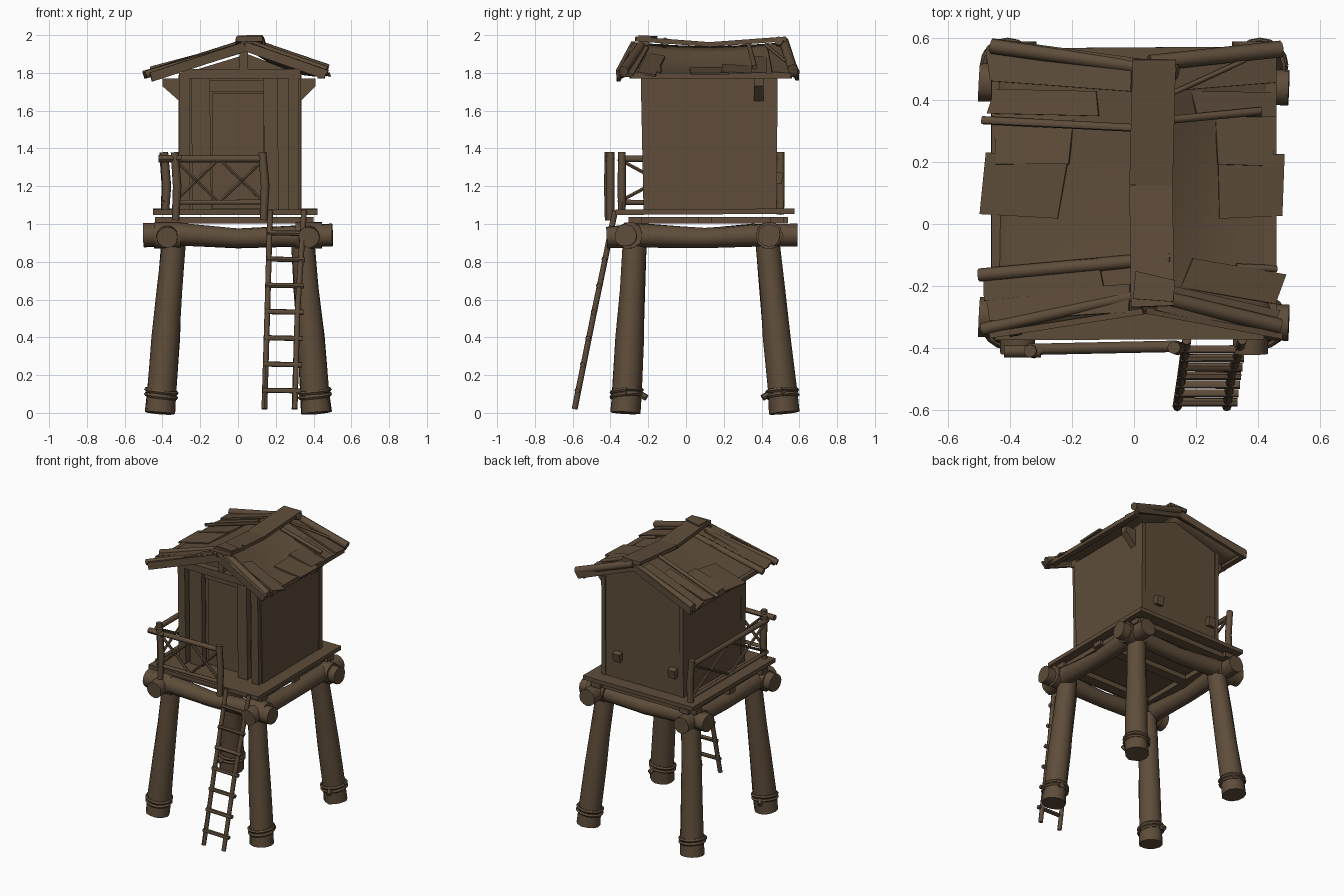
import bpy, bmesh, math, random
from mathutils import Vector

random.seed(4)
cube = bpy.data.objects.get("Cube")
if cube:
    bpy.data.objects.remove(cube, do_unlink=True)

wood = bpy.data.materials.new("weathered brown wood")
wood.use_nodes = True
BROWN = (0.112, 0.073, 0.042, 1)
wood.diffuse_color = BROWN
wood.node_tree.nodes["Principled BSDF"].inputs["Base Color"].default_value = BROWN


def finish(name, bm, smooth=False):
    bmesh.ops.recalc_face_normals(bm, faces=bm.faces)
    mesh = bpy.data.meshes.new(name)
    bm.to_mesh(mesh)
    bm.free()
    obj = bpy.data.objects.new(name, mesh)
    bpy.context.collection.objects.link(obj)
    mesh.materials.append(wood)
    if smooth:
        bpy.ops.object.select_all(action='DESELECT')
        obj.select_set(True)
        bpy.context.view_layer.objects.active = obj
        bpy.ops.object.shade_smooth_by_angle(angle=math.radians(50))
    return obj


def log(name, points, radii, sides=10, rough=0.05):
    """Rough round log swept along points."""
    pts = [Vector(p) for p in points]
    if not isinstance(radii, (list, tuple)):
        radii = [radii] * len(pts)
    bm = bmesh.new()
    rings = []
    for i, p in enumerate(pts):
        d = (pts[min(i + 1, len(pts) - 1)] - pts[max(i - 1, 0)]).normalized()
        side = d.cross(Vector((0, 0, 1)) if abs(d.z) < 0.8 else Vector((0, 1, 0))).normalized()
        up = side.cross(d)
        ring = []
        for k in range(sides):
            a = 2 * math.pi * k / sides
            r = radii[i] * random.uniform(1 - rough, 1 + rough)
            ring.append(bm.verts.new(p + (side * math.cos(a) + up * math.sin(a)) * r))
        rings.append(ring)
    for lo, hi in zip(rings, rings[1:]):
        for k in range(sides):
            n = (k + 1) % sides
            bm.faces.new((lo[k], lo[n], hi[n], hi[k]))
    bm.faces.new(rings[0])
    bm.faces.new(rings[-1])
    return finish(name, bm, True)


def plank(name, a, b, width, thick, across, ragged=0.0):
    """Board from a to b; across gives the direction of its width."""
    a, b = Vector(a), Vector(b)
    d = (b - a).normalized()
    n = d.cross(Vector(across)).normalized()
    w = n.cross(d)
    bm = bmesh.new()
    corners = []
    for p in (a, b):
        for s in (-1, 1):
            q = p + w * s * width / 2 + d * random.uniform(-ragged, ragged)
            corners.append([bm.verts.new(q + n * t * thick / 2) for t in (-1, 1)])
    (a0, a1), (b0, b1), (c0, c1), (d0, d1) = corners
    for f in ((a0, b0, d0, c0), (a1, b1, d1, c1), (a0, b0, b1, a1),
              (c0, d0, d1, c1), (a0, c0, c1, a1), (b0, d0, d1, b1)):
        bm.faces.new(f)
    return finish(name, bm)


def panel(name, outline, push):
    """Flat outline extruded by the vector push."""
    bm = bmesh.new()
    face = bm.faces.new([bm.verts.new(p) for p in outline])
    ext = bmesh.ops.extrude_face_region(bm, geom=[face], use_keep_orig=True)
    moved = [v for v in ext["geom"] if isinstance(v, bmesh.types.BMVert)]
    bmesh.ops.translate(bm, vec=Vector(push), verts=moved)
    return finish(name, bm)


# Legs with rope bindings and pegs
for sx, xn in ((-1, "right"), (1, "left")):
    for yb, yt, yn in ((-0.32, -0.27, "front"), (0.52, 0.43, "back")):
        def at(z):
            t = z / 0.92
            return Vector((sx * (0.415 - 0.075 * t), yb + (yt - yb) * t, z))
        name = yn + "_" + xn + "_leg"
        log(name, [at(z) for z in (0, 0.1, 0.4, 0.65, 0.92)], [0.079, 0.077, 0.073, 0.066, 0.062], 12)
        for z in (0.09, 0.115):
            c = at(z)
            loop = [c + Vector((0.08 * math.cos(a), 0.08 * math.sin(a), 0.012 * math.sin(a + sx)))
                    for a in [math.tau * k / 16 for k in range(17)]]
            log(name + "_rope", loop, 0.011, 5)
        c = at(0.1)
        out = 1 if yb < 0 else -1
        log(name + "_knot", [c + Vector((sx * 0.02, out * 0.07, 0)), c + Vector((sx * 0.03, out * 0.105, -0.02))], 0.018, 6)

# Heavy log frame under the floor
for y, n in ((-0.31, "front_beam"), (0.45, "back_beam")):
    log(n, [(-0.5, y + 0.01, 0.94), (-0.3, y, 0.945), (0, y, 0.925), (0.25, y, 0.935), (0.5, y - 0.01, 0.94)],
        [0.063, 0.06, 0.052, 0.056, 0.06], 12)
for sx, n in ((-1, "right_beam"), (1, "left_beam")):
    x = sx * 0.375
    log(n, [(x, -0.42, 0.93), (x, -0.24, 0.94), (x, 0.1, 0.925), (x, 0.35, 0.94), (x, 0.59, 0.94)],
        [0.056, 0.062, 0.052, 0.06, 0.06], 12)
    for y in (-0.3, 0.44):
        log("corner_lashing", [(x - 0.07, y, 0.94), (x + 0.07, y, 0.94)], 0.072, 10)

# Joists and floor
for y in (-0.27, 0.1, 0.48):
    plank("joist", (-0.44, y, 1.02), (0.4, y, 1.02), 0.07, 0.035, (0, 1, 0))
for x in (-0.36, 0.34):
    plank("cross_joist", (x, -0.3, 1.02), (x, 0.54, 1.02), 0.07, 0.035, (1, 0, 0))
plank("floor", (-0.015, -0.375, 1.062), (-0.015, 0.57, 1.068), 0.87, 0.028, (1, 0, 0), 0.01)

# Hut walls
for x, n in ((-0.31, "right_wall"), (0.31, "left_wall")):
    panel(n, [(x, -0.19, 1.07), (x, 0.46, 1.07), (x, 0.475, 1.79), (x, -0.215, 1.79)], (0.02, 0, 0))
for y, n in ((0.46, "back_wall"), (-0.13, "front_wall")):
    panel(n, [(-0.31, y, 1.07), (0.33, y, 1.07), (0.33, y, 1.79), (0.05, y, 1.9), (-0.31, y, 1.79)], (0, 0.015, 0))
plank("door", (0, -0.138, 1.08), (0, -0.138, 1.69), 0.27, 0.015, (1, 0, 0))
plank("door_lintel", (-0.17, -0.15, 1.73), (0.2, -0.15, 1.73), 0.06, 0.04, (0, 0, 1))
for x, w in ((-0.19, 0.1), (0.18, 0.075)):
    plank("door_post", (x, -0.18, 1.07), (x - 0.01, -0.18, 1.8), w, 0.045, (1, 0, 0))
for x in (-0.285, 0.295):
    plank("front_corner_post", (x, -0.2, 1.07), (x, -0.215, 1.8), 0.055, 0.05, (1, 0, 0))
for x in (-0.3, 0.32):
    plank("back_corner_post", (x, 0.46, 1.07), (x, 0.465, 1.79), 0.03, 0.04, (1, 0, 0))
plank("gable_tie_beam", (-0.3, -0.22, 1.795), (0.33, -0.22, 1.795), 0.05, 0.05, (0, 0, 1))
plank("king_post", (0.03, -0.22, 1.79), (0.03, -0.22, 1.94), 0.045, 0.04, (1, 0, 0))
for x in (0.2, -0.24):
    plank("wall_peg", (x, 0.46, 1.25), (x, 0.51, 1.24), 0.055, 0.06, (1, 0, 0))

# Eave brackets
for x0, x1 in ((-0.31, -0.4), (0.33, 0.41)):
    panel("eave_bracket", [(x0, 0.36, 1.65), (x1, 0.36, 1.73), (x1, 0.36, 1.77), (x0, 0.36, 1.77)], (0, 0.05, 0))


# Roof sheets, sagging between ridge and eaves
def roof_point(side, u, v, lift=0.0):
    eave = -0.46 if side < 0 else 0.455
    x = 0.05 + (eave - 0.05) * u
    lo, hi = -0.28 - 0.07 * u, 0.52 + 0.06 * u
    sag = 0.008 if side < 0 else 0.04
    z = (1.955 - 0.02 * math.sin(math.pi * v)) * (1 - u) + 1.785 * u
    z -= sag * math.sin(math.pi * u) * math.sin(math.pi * v)
    return Vector((x, lo + (hi - lo) * v, z + lift))


for side, n in ((-1, "right_roof"), (1, "left_roof")):
    bm = bmesh.new()
    steps = 8
    grid = [[bm.verts.new(roof_point(side, i / steps, j / steps)) for j in range(steps + 1)] for i in range(steps + 1)]
    for i in range(steps):
        for j in range(steps):
            bm.faces.new((grid[i][j], grid[i + 1][j], grid[i + 1][j + 1], grid[i][j + 1]))
    sheet = finish(n, bm, True)
    mod = sheet.modifiers.new("thickness", 'SOLIDIFY')
    mod.thickness = 0.015
    mod.offset = 0
    # Loose boards laid down the slope
    for v, u0, u1, w in ((0.06, 0.1, 1.0, 0.09), (0.17, 0.3, 1.03, 0.1), (0.5, 0.55, 1.04, 0.2),
                         (0.68, 0.5, 0.98, 0.16), (0.82, 0.35, 1.0, 0.08), (0.94, 0.1, 1.02, 0.1)):
        plank("roof_board", roof_point(side, u0, v, 0.012), roof_point(side, u1, v + random.uniform(-0.03, 0.03), 0.012),
              w, 0.012, (0, 1, random.uniform(-0.1, 0.1)), 0.02)

# Ridge boards
plank("ridge_front", (0.06, -0.27, 1.98), (0.055, 0.13, 1.95), 0.14, 0.025, (1, 0, 0), 0.01)
plank("ridge_back", (0.055, 0.12, 1.95), (0.065, 0.53, 1.98), 0.14, 0.025, (1, 0, 0), 0.01)
plank("ridge_cap", (0.06, -0.26, 1.99), (0.07, -0.16, 1.985), 0.13, 0.02, (1, 0, 0), 0.02)

# Bargeboards and poles on the gables
for a, b, r in (((-0.49, -0.34, 1.79), (0.1, -0.21, 1.965), 0.02), ((0.02, -0.22, 1.965), (0.47, -0.33, 1.81), 0.025),
                ((-0.46, 0.575, 1.81), (0.14, 0.49, 1.97), 0.024), ((0.05, 0.52, 1.965), (0.475, 0.565, 1.82), 0.026),
                ((-0.5, -0.165, 1.79), (0.12, -0.11, 1.965), 0.022), ((-0.49, 0.335, 1.8), (0, 0.31, 1.955), 0.013),
                ((0.05, 0.33, 1.955), (0.41, 0.365, 1.83), 0.013), ((0.33, -0.14, 1.83), (0.46, -0.145, 1.79), 0.012),
                ((0.12, 0.42, 1.95), (0.36, 0.53, 1.86), 0.008)):
    log("roof_pole", [a, b], r, 8)
for a, b in (((-0.47, -0.36, 1.775), (0.04, -0.28, 1.94)), ((0.04, -0.28, 1.94), (0.47, -0.36, 1.79)),
             ((-0.46, 0.59, 1.785), (0.05, 0.52, 1.94)), ((0.05, 0.52, 1.94), (0.47, 0.58, 1.795))):
    plank("bargeboard", a, b, 0.05, 0.02, (0, 0, 1), 0.015)
plank("left_eave_board", (0.44, -0.3, 1.785), (0.44, 0.56, 1.785), 0.04, 0.03, (1, 0, 0), 0.01)
plank("right_eave_board", (-0.44, -0.3, 1.785), (-0.44, 0.56, 1.785), 0.04, 0.03, (1, 0, 0), 0.01)

# Railing posts
for x, y, z in ((-0.33, -0.41, 1.02), (0.135, -0.4, 1.02), (-0.385, -0.34, 1.07), (-0.39, 0.5, 1.05)):
    log("railing_post", [(x, y, z), (x + 0.008, y, 1.2), (x - 0.006, y, 1.38)], [0.02, 0.023, 0.021], 8)


# Rails and crossed braces
def railing(name, a, b, bays):
    a, b = Vector(a), Vector(b)
    top, low = Vector((0, 0, 1.345)), Vector((0, 0, 1.115))
    log(name + "_top_rail", [a + top, b + top], 0.018, 8)
    log(name + "_low_rail", [a + low, b + low], 0.013, 8)
    for i in range(bays):
        p, q = a.lerp(b, i / bays), a.lerp(b, (i + 1) / bays)
        log(name + "_brace", [p + low, q + top], 0.01, 6)
        log(name + "_brace", [p + top, q + low], 0.01, 6)


railing("front_railing", (-0.34, -0.405, 0), (0.14, -0.395, 0), 2)
railing("side_railing", (-0.395, -0.36, 0), (-0.395, 0.5, 0), 2)
log("railing_corner", [(-0.42, -0.41, 1.345), (-0.3, -0.41, 1.345)], 0.02, 8)

# Ladder
for x0, x1 in ((0.14, 0.17), (0.3, 0.35)):
    log("ladder_rail", [(x0, -0.59, 0.02), (x0 + 0.015, -0.485, 0.54), (x1, -0.375, 1.07)], 0.015, 8)
for i in range(7):
    z = 0.12 + i * 0.139
    y = -0.59 + 0.205 * z
    shift = 0.03 * z
    log("ladder_rung", [(0.125 + shift, y - 0.01, z), (0.33 + shift, y - 0.01, z - 0.004)], 0.014, 7)
